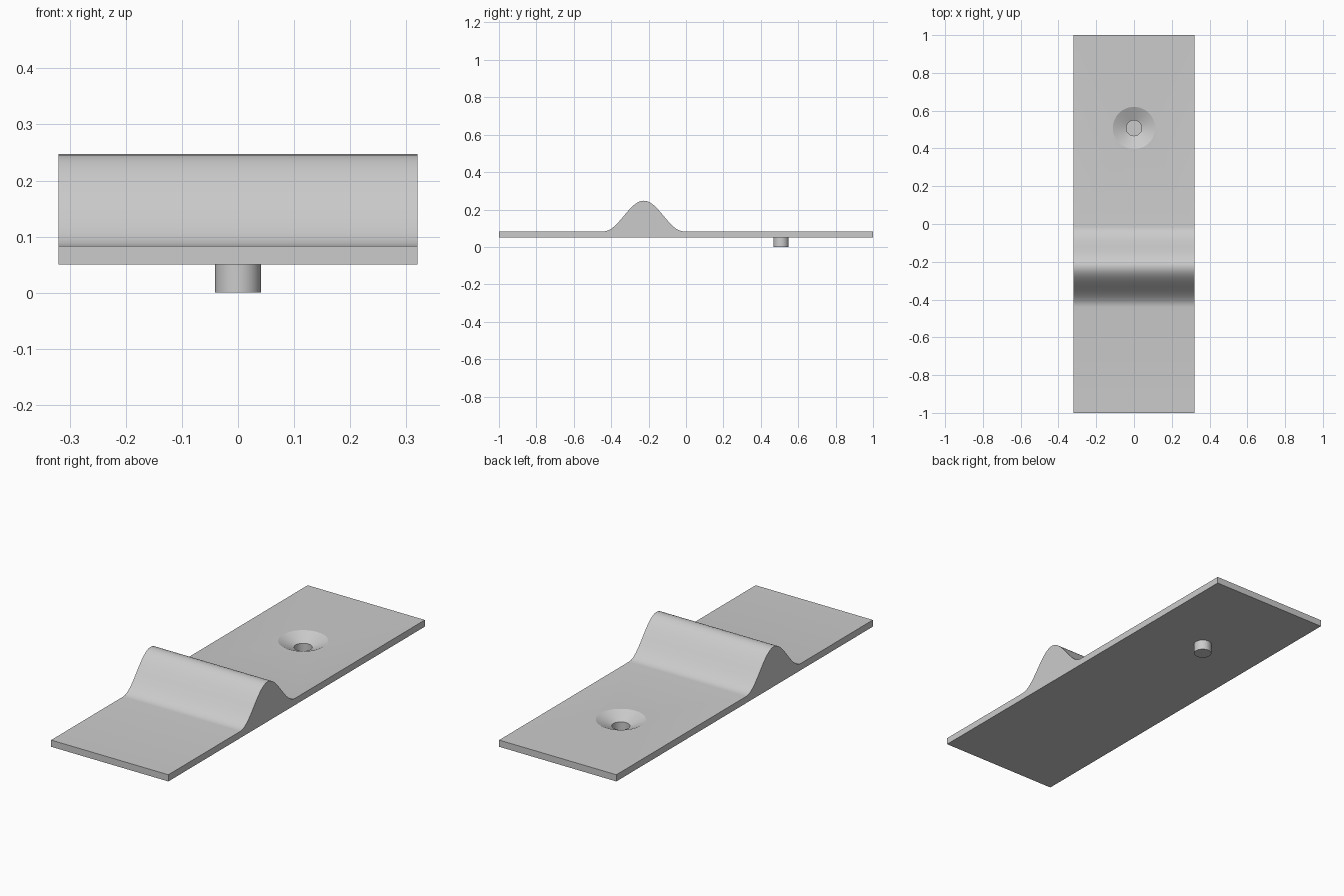
import bpy, bmesh, math

if "Cube" in bpy.data.objects:
    bpy.data.objects.remove(bpy.data.objects["Cube"])

HW, Z0, Z1 = 0.32, 0.05, 0.083        # half width, plate bottom and top
HOLE_Y, R_CUP, R_RIM = 0.508, 0.041, 0.112


def finish(bm, name, smooth=True):
    bmesh.ops.recalc_face_normals(bm, faces=bm.faces)
    me = bpy.data.meshes.new(name)
    bm.to_mesh(me)
    bm.free()
    ob = bpy.data.objects.new(name, me)
    bpy.context.collection.objects.link(ob)
    return ob


def lathe(name, profile, caps, sides=40):
    """Revolve (radius, z) points round the hole axis, capping the listed ends."""
    bm = bmesh.new()
    rings = [[bm.verts.new((r * math.cos(2 * math.pi * i / sides),
                            HOLE_Y + r * math.sin(2 * math.pi * i / sides), z))
              for i in range(sides)] for r, z in profile]
    for a, b in zip(rings, rings[1:]):
        for i in range(sides):
            j = (i + 1) % sides
            bm.faces.new((a[i], a[j], b[j], b[i]))
    for k in caps:
        bm.faces.new(rings[k])
    return finish(bm, name)


def smooth(ob, angle):
    bpy.ops.object.select_all(action='DESELECT')
    ob.select_set(True)
    bpy.context.view_layer.objects.active = ob
    bpy.ops.object.shade_smooth_by_angle(angle=math.radians(angle))


# Lane: side profile with a rounded hump, extruded across the width
MID, HALF, RISE, N = -0.226, 0.214, 0.164, 32
profile = [(1, Z0), (1, Z1)]
for i in range(N + 1):
    t = 1 - 2 * i / N
    profile.append((MID + HALF * t, Z1 + RISE * (1 + math.cos(math.pi * t)) / 2))
profile += [(-1, Z1), (-1, Z0)]
bm = bmesh.new()
face = bm.faces.new([bm.verts.new((-HW, y, z)) for y, z in profile])
ext = bmesh.ops.extrude_face_region(bm, geom=[face])
bmesh.ops.translate(bm, vec=(2 * HW, 0, 0),
                    verts=[v for v in ext['geom'] if isinstance(v, bmesh.types.BMVert)])
lane = finish(bm, "lane_with_hump")

# Funnel-shaped hole cut through the plate
cutter = lathe("hole_cutter", [(R_CUP, 0.03), (R_CUP, Z0 + 0.001),
                               (R_RIM, Z1), (R_RIM + 0.004, Z1 + 0.002)], (0, -1))
cutter.hide_render = True
mod = lane.modifiers.new("hole", 'BOOLEAN')
mod.operation, mod.solver, mod.object = 'DIFFERENCE', 'EXACT', cutter
bpy.context.view_layer.objects.active = lane
bpy.ops.object.modifier_apply(modifier=mod.name)
bpy.data.objects.remove(cutter)
smooth(lane, 20)

# Cup below the hole, open at the top
cup = lathe("cup", [(R_CUP, Z0 + 0.001), (R_CUP, 0)], (-1,))
smooth(cup, 30)
